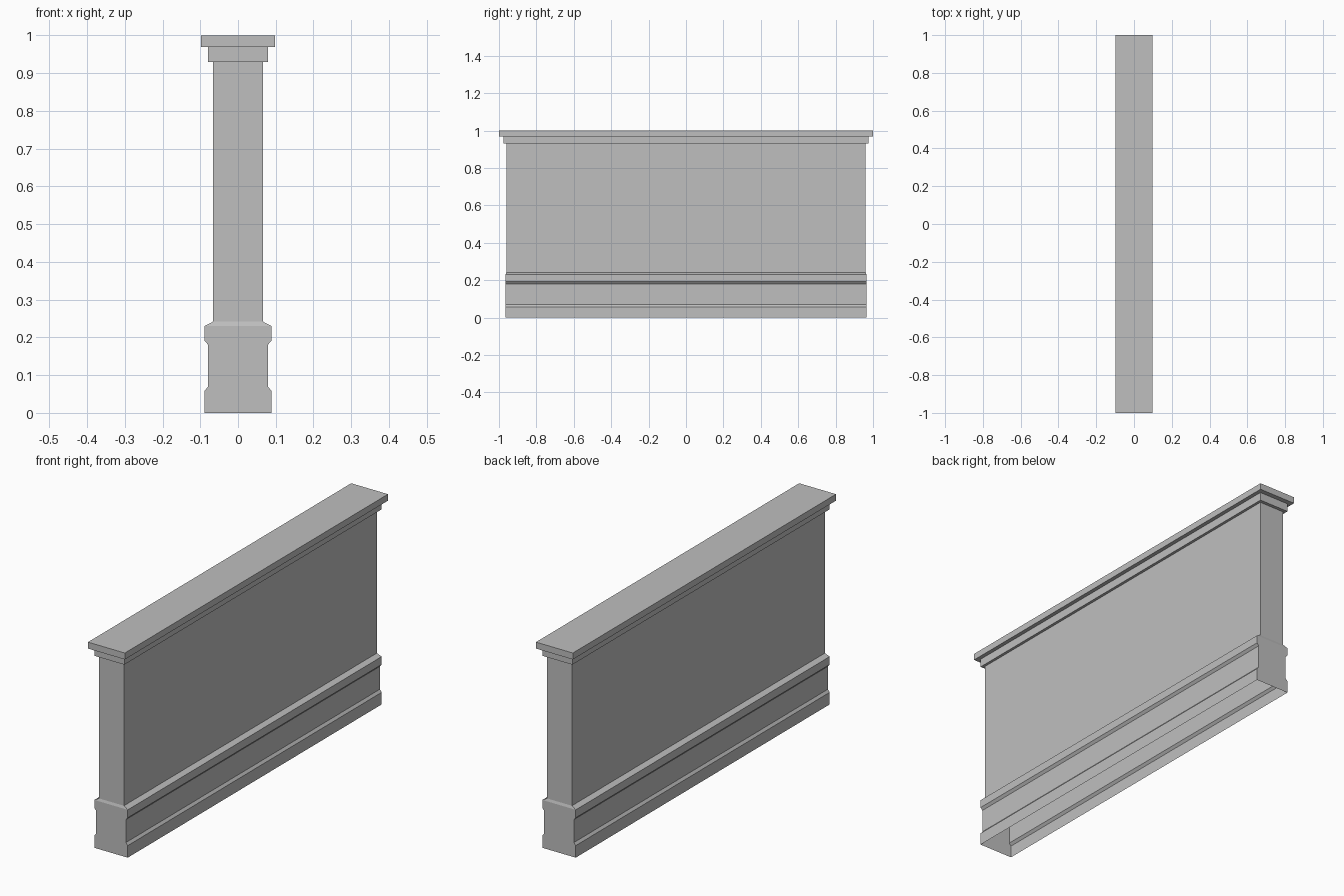
import bpy
import bmesh

cube = bpy.data.objects.get("Cube")
if cube:
    bpy.data.objects.remove(cube, do_unlink=True)

# Single plain stone colour
stone = bpy.data.materials.new("grey_stone")
stone.use_nodes = True
GREY = (0.52, 0.52, 0.52, 1)
stone.diffuse_color = GREY
stone.node_tree.nodes["Principled BSDF"].inputs["Base Color"].default_value = GREY


def stacked_part(name, rings, bottom=True, top=True):
    """Skin rectangular rings given as (height, half width, half length)."""
    bm = bmesh.new()
    loops = [[bm.verts.new((sx * hx, sy * hy, z))
              for sx, sy in ((-1, -1), (1, -1), (1, 1), (-1, 1))]
             for z, hx, hy in rings]
    for low, high in zip(loops, loops[1:]):
        for i in range(4):
            j = (i + 1) % 4
            bm.faces.new((low[i], low[j], high[j], high[i]))
    if bottom:
        bm.faces.new(loops[0][::-1])
    if top:
        bm.faces.new(loops[-1])
    mesh = bpy.data.meshes.new(name)
    bm.to_mesh(mesh)
    bm.free()
    mesh.materials.append(stone)
    obj = bpy.data.objects.new(name, mesh)
    bpy.context.collection.objects.link(obj)
    return obj


# Moulded plinth: hollow underneath, flat ends, bevelled shoulder at the top
WIDE, NECK, LENGTH = 0.089, 0.079, 0.965
stacked_part("plinth", [
    (0, WIDE, LENGTH), (0.058, WIDE, LENGTH),
    (0.07, NECK, LENGTH), (0.18, NECK, LENGTH),
    (0.192, WIDE, LENGTH), (0.23, WIDE, LENGTH),
    (0.242, 0.066, 0.961)], bottom=False, top=False)

# Plain wall and the two-step coping
for name, low, high, hx, hy in (
        ("wall", 0.242, 0.93, 0.066, 0.961),
        ("lower_coping", 0.93, 0.969, 0.079, 0.977),
        ("upper_coping", 0.969, 1, 0.098, 1)):
    stacked_part(name, [(low, hx, hy), (high, hx, hy)])
